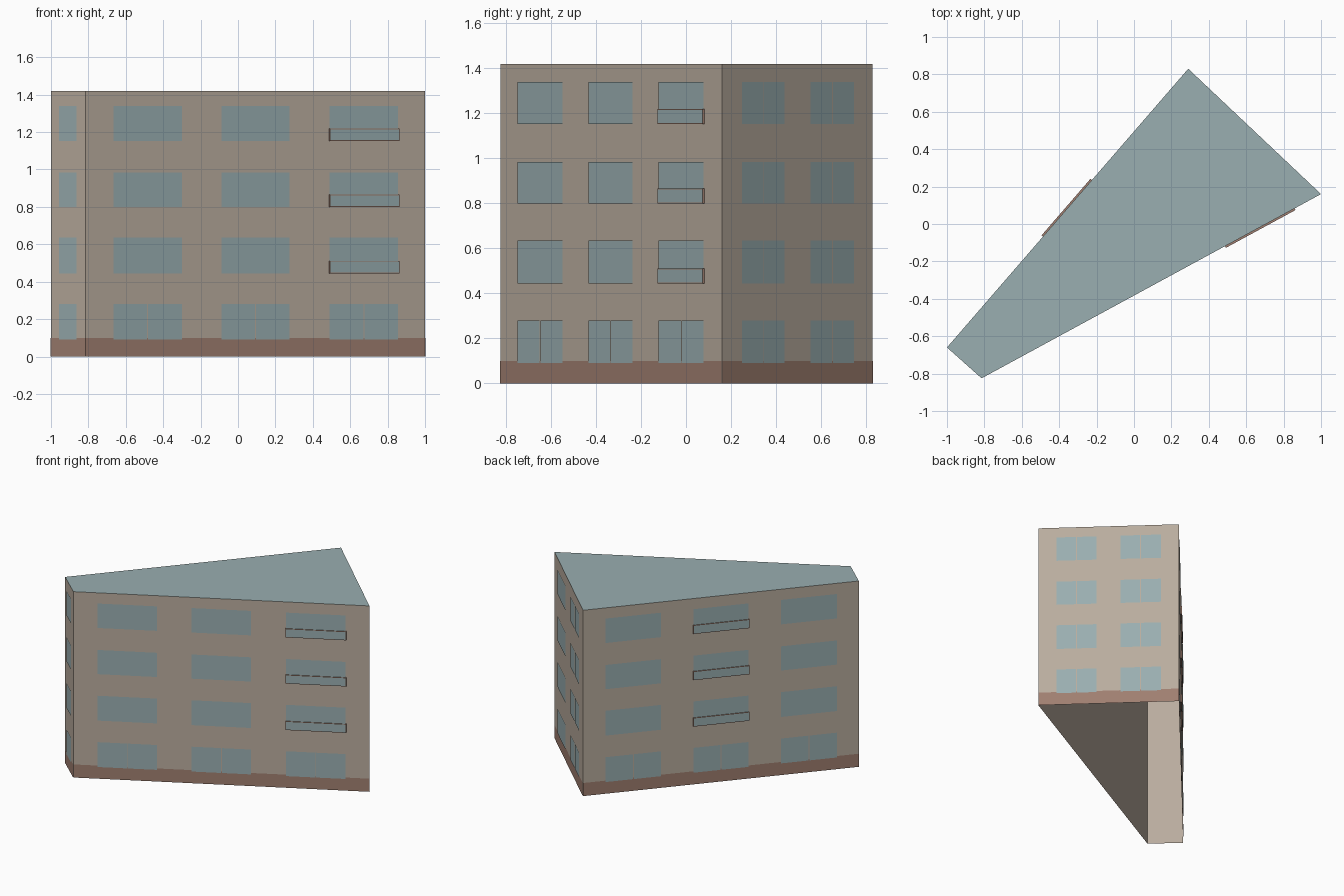
import bpy
from mathutils import Vector

if "Cube" in bpy.data.objects:
    bpy.data.objects.remove(bpy.data.objects["Cube"], do_unlink=True)


def material(name, srgb):
    colour = [(c / 255) ** 2.2 for c in srgb] + [1.0]
    mat = bpy.data.materials.new(name)
    mat.use_nodes = True
    mat.diffuse_color = colour
    node = mat.node_tree.nodes["Principled BSDF"]
    node.inputs["Base Color"].default_value = colour
    node.inputs["Roughness"].default_value = 0.9
    return mat


PLASTER = material("beige plaster", (184, 171, 157))
GLASS = material("blue grey glass", (152, 173, 175))
BRICK = material("brown plinth", (158, 126, 112))


def make(name, verts, faces, mats, slots=None):
    mesh = bpy.data.meshes.new(name)
    mesh.from_pydata(verts, [], faces)
    for mat in mats:
        mesh.materials.append(mat)
    for poly, slot in zip(mesh.polygons, slots or [0] * len(faces)):
        poly.material_index = slot
    obj = bpy.data.objects.new(name, mesh)
    bpy.context.scene.collection.objects.link(obj)
    return obj


HEIGHT = 1.42
PLINTH = 0.10
corners = [Vector(p) for p in ((-1, -0.66), (-0.815, -0.825), (1, 0.16), (0.29, 0.83))]
N = len(corners)

# Shell: four walls and a flat roof, open underneath
verts = [(c.x, c.y, z) for z in (0, HEIGHT) for c in corners]
faces = [(i, (i + 1) % N, (i + 1) % N + N, i + N) for i in range(N)]
faces.append(tuple(range(N, 2 * N)))
make("building_shell", verts, faces, [PLASTER, GLASS], [0] * N + [1])


class Wall:
    def __init__(self, i):
        self.a, b = corners[i], corners[(i + 1) % N]
        self.run = b - self.a
        self.normal = Vector((self.run.y, -self.run.x)).normalized()

    def quad(self, u0, u1, z0, z1, off):
        """Corners of an upright rectangle, u along the wall from 0 to 1."""
        return [(*(self.a + self.run * u + self.normal * off), z)
                for u, z in ((u0, z0), (u1, z0), (u1, z1), (u0, z1))]


def plates(name, quads, mat):
    verts = [v for q in quads for v in q]
    make(name, verts, [tuple(range(k, k + 4)) for k in range(0, len(verts), 4)], [mat])


def balcony(name, wall, u0, u1, z0, z1):
    """Shallow brown-edged box with a glazed front."""
    rim = 0.004
    du = rim / wall.run.length
    verts = (wall.quad(u0, u1, z0, z1, 0) + wall.quad(u0, u1, z0, z1, 0.01)
             + wall.quad(u0 + du, u1 - du, z0 + rim, z1 - rim, 0.01))
    sides = [(k + i, k + (i + 1) % 4, k + 4 + (i + 1) % 4, k + 4 + i)
             for k in (0, 4) for i in range(4)]
    make(name, verts, sides + [(8, 9, 10, 11)], [BRICK, GLASS], [0] * 8 + [1])


ROWS = [(0.09, 0.28), (0.445, 0.635), (0.80, 0.985), (1.153, 1.34)]
LONG = [(0.081, 0.283), (0.40, 0.60), (0.718, 0.92)]
# name, window columns, split rows, balcony column
LAYOUT = [
    ("end", [(0.24, 0.757)], 0, None),
    ("front", LONG, 1, 2),
    ("side", [(0.127, 0.412), (0.583, 0.873)], 4, None),
    ("back", LONG, 1, 1),
]

for i, (name, columns, split_rows, balcony_column) in enumerate(LAYOUT):
    wall = Wall(i)
    plates(name + "_plinth", [wall.quad(0, 1, 0, PLINTH, 0.002)], BRICK)

    # Windows, in two panes on the split rows
    panes = []
    gap = 0.003 / wall.run.length
    for row, (z0, z1) in enumerate(ROWS):
        for u0, u1 in columns:
            mid = (u0 + u1) / 2
            spans = [(u0, mid - gap), (mid + gap, u1)] if row < split_rows else [(u0, u1)]
            panes += [wall.quad(s, e, z0, z1, 0.004) for s, e in spans]
    plates(name + "_windows", panes, GLASS)

    # Balcony fronts on the upper floors
    if balcony_column is not None:
        u0, u1 = columns[balcony_column]
        for floor, (z0, z1) in enumerate(ROWS[1:], 1):
            balcony(f"{name}_balcony_{floor}", wall, u0 - 0.001, u1 + 0.002, z0, z0 + 0.066)
